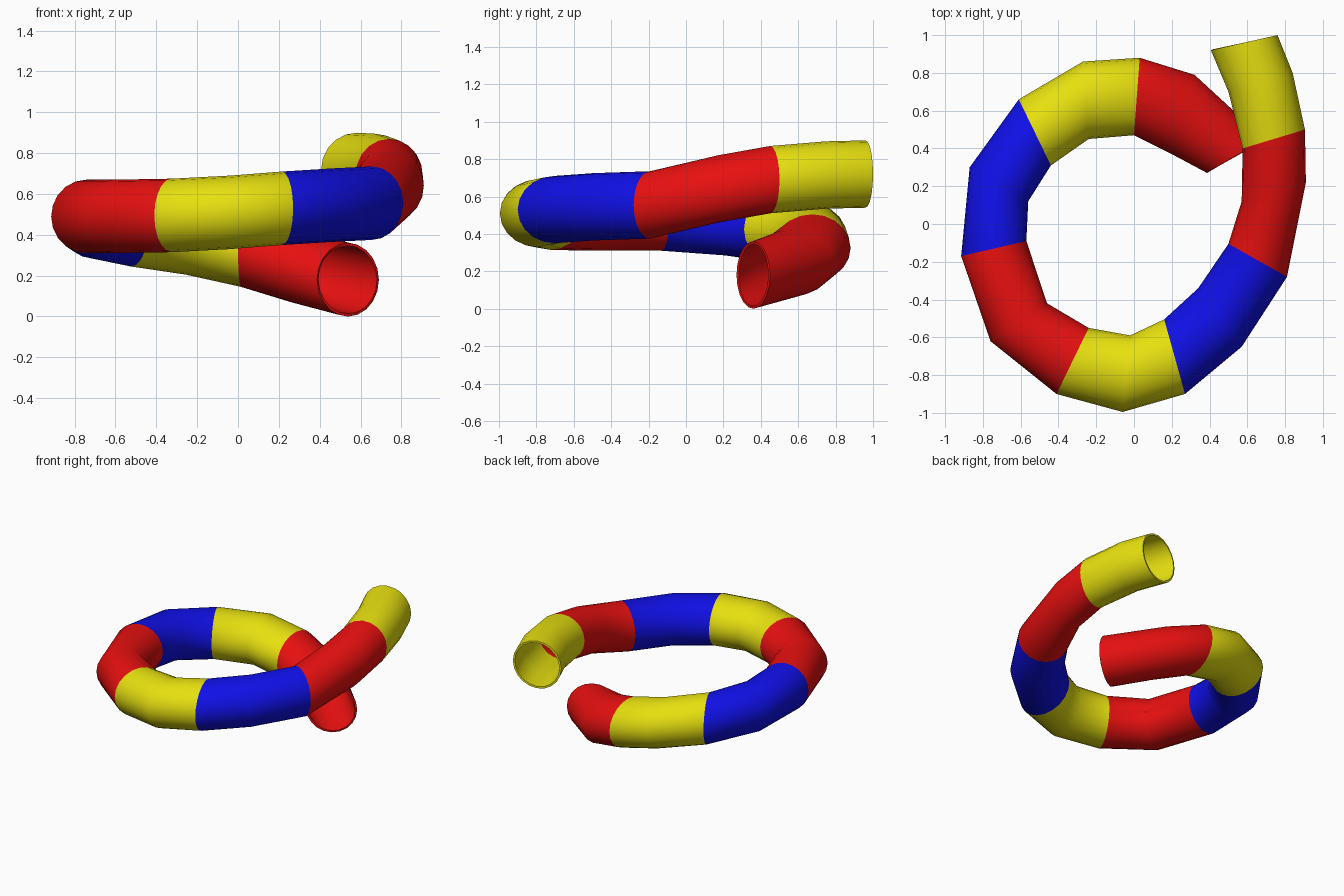
import bpy, bmesh, math
from mathutils import Vector

if "Cube" in bpy.data.objects:
    bpy.data.objects.remove(bpy.data.objects["Cube"])

SIDES = 20
RADIUS_Z = 0.18
WALL = 0.014

# Cross-sections along the coil: outer x, outer y, inner x, inner y, centre z
RINGS = [
    (0.69, 0.45, 0.387, 0.27, 0.18),
    (0.32, 0.79, 0.20, 0.37, 0.25),
    (0.03, 0.88, 0.00, 0.47, 0.325),
    (-0.27, 0.86, -0.24, 0.45, 0.385),
    (-0.61, 0.66, -0.44, 0.31, 0.425),
    (-0.87, 0.30, -0.56, 0.12, 0.465),
    (-0.915, -0.17, -0.57, -0.09, 0.49),
    (-0.76, -0.62, -0.46, -0.42, 0.49),
    (-0.41, -0.90, -0.24, -0.55, 0.495),
    (-0.06, -0.995, -0.02, -0.59, 0.51),
    (0.27, -0.90, 0.16, -0.505, 0.53),
    (0.57, -0.65, 0.34, -0.34, 0.545),
    (0.81, -0.28, 0.50, -0.105, 0.555),
    (0.91, 0.22, 0.57, 0.12, 0.64),
    (0.905, 0.50, 0.575, 0.40, 0.69),
    (0.84, 0.80, 0.50, 0.70, 0.715),
    (0.76, 1.00, 0.407, 0.92, 0.72),
]


def material(name, colour):
    m = bpy.data.materials.new(name)
    m.diffuse_color = (*colour, 1)
    m.use_nodes = True
    m.node_tree.nodes["Principled BSDF"].inputs["Base Color"].default_value = m.diffuse_color
    return m


mats = [material("red", (0.8, 0.005, 0.005)),
        material("yellow", (0.8, 0.75, 0.005)),
        material("blue", (0.005, 0.005, 0.8))]

# Tube skin, with a new colour band every two sections
bm = bmesh.new()
loops = []
for ox, oy, ix, iy, z in RINGS:
    centre = Vector(((ox + ix) / 2, (oy + iy) / 2, z))
    half = Vector(((ox - ix) / 2, (oy - iy) / 2, 0))
    loop = []
    for j in range(SIDES):
        a = math.tau * j / SIDES
        up = Vector((0, 0, RADIUS_Z * math.sin(a)))
        loop.append(bm.verts.new(centre + half * math.cos(a) + up))
    loops.append(loop)
for i in range(len(loops) - 1):
    for j in range(SIDES):
        k = (j + 1) % SIDES
        f = bm.faces.new((loops[i][j], loops[i + 1][j], loops[i + 1][k], loops[i][k]))
        f.material_index = (i // 2) % 3

mesh = bpy.data.meshes.new("striped_coil_tube")
bm.to_mesh(mesh)
bm.free()
for m in mats:
    mesh.materials.append(m)
tube = bpy.data.objects.new("striped_coil_tube", mesh)
bpy.context.collection.objects.link(tube)

# Thin wall, open at both ends
wall = tube.modifiers.new("wall", "SOLIDIFY")
wall.thickness = WALL
wall.offset = -1

bpy.context.view_layer.objects.active = tube
tube.select_set(True)
bpy.ops.object.modifier_apply(modifier=wall.name)
bpy.ops.object.shade_smooth_by_angle(angle=math.radians(40))
